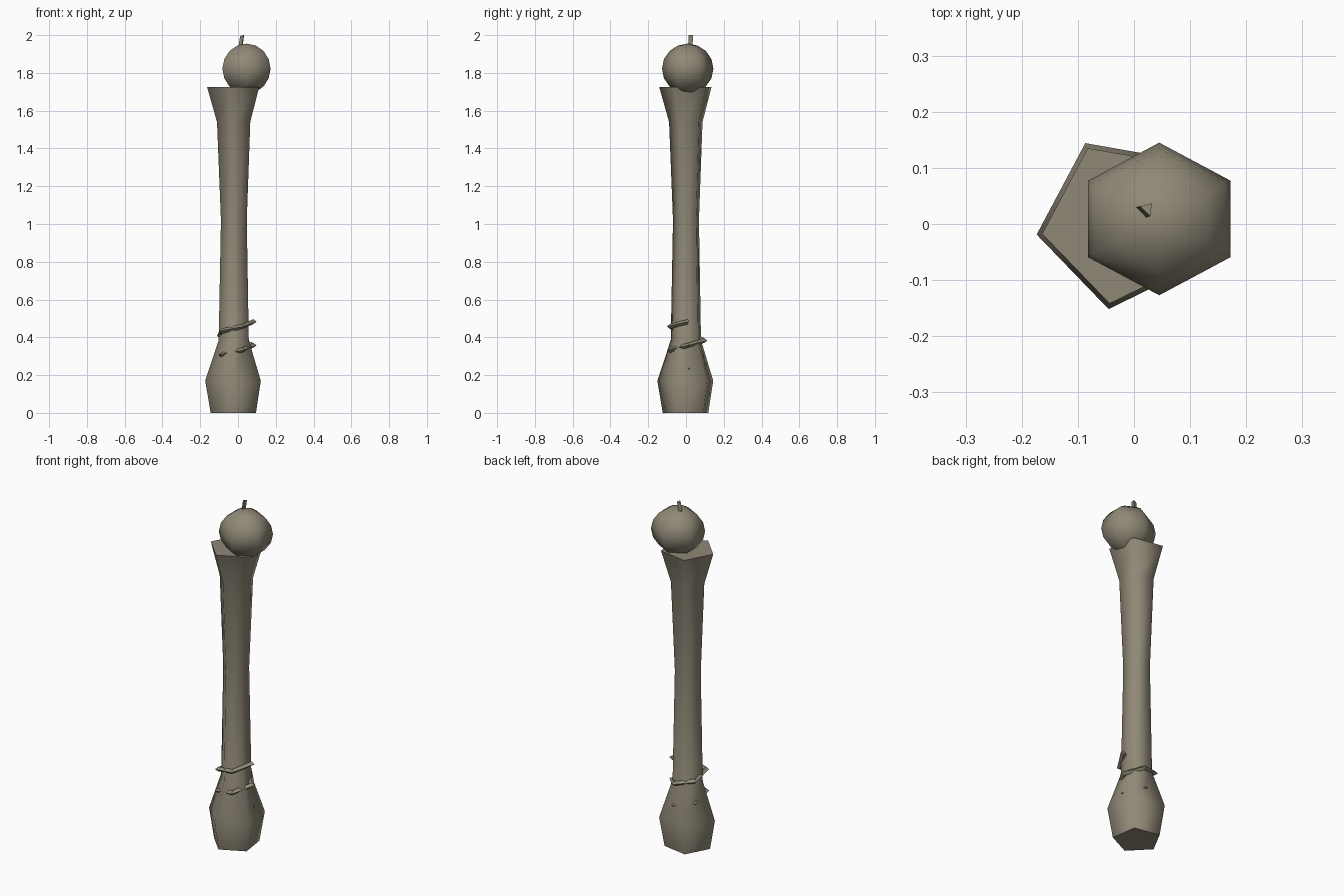
import bpy, math
from math import radians, cos, sin

if "Cube" in bpy.data.objects:
    bpy.data.objects.remove(bpy.data.objects["Cube"])

stone = bpy.data.materials.new("grey_brown")
stone.diffuse_color = (0.28, 0.25, 0.185, 1)
stone.use_nodes = True
stone.node_tree.nodes["Principled BSDF"].inputs["Base Color"].default_value = stone.diffuse_color


def add_object(name, verts, faces, smooth=None):
    me = bpy.data.meshes.new(name)
    me.from_pydata(verts, [], faces)
    me.materials.append(stone)
    ob = bpy.data.objects.new(name, me)
    bpy.context.collection.objects.link(ob)
    if smooth:
        bpy.context.view_layer.objects.active = ob
        ob.select_set(True)
        bpy.ops.object.shade_smooth_by_angle(angle=radians(smooth))
        ob.select_set(False)
    return ob


def loft(name, rings, smooth=None):
    """Skin closed rings of equal point count and cap both ends."""
    n = len(rings[0])
    verts = [p for r in rings for p in r]
    faces = [tuple(range(n))[::-1],
             tuple(range((len(rings) - 1) * n, len(rings) * n))]
    for i in range(len(rings) - 1):
        for j in range(n):
            k = (j + 1) % n
            faces.append((i*n + j, i*n + k, (i+1)*n + k, (i+1)*n + j))
    return add_object(name, verts, faces, smooth)


# five-sided handle with bulging grip end and flared top: (z, radius)
profile = [(0, .128), (.17, .157), (.385, .085), (1.02, .073), (1.54, .094), (1.725, .147)]
angles = [radians(188 + 72 * i) for i in range(5)]
loft("handle", [[(-.018 + r * cos(a), .003 + r * sin(a), z) for a in angles]
                for z, r in profile], 75)

# coarse spiral band wound round the grip, partly sunk into the bulge
rings = []
for i in range(11):
    deg = 5 + 72 * i
    a, z = radians(deg), .233 + .125 * (deg - 5) / 360
    section = [(.075, 0), (.095, -.013), (.113, 0), (.095, .013)]
    rings.append([(-.014 + r * cos(a), .003 + r * sin(a), z + dz) for r, dz in section])
loft("spiral_band", [r[::-1] for r in rings])

# six-sided ball on the flared top
bpy.ops.mesh.primitive_uv_sphere_add(segments=6, ring_count=8, radius=1,
                                     location=(.045, .009, 1.822),
                                     rotation=(0, 0, 0))
ball = bpy.context.object
ball.name = "top_ball"
for v in ball.data.vertices:      # turn corners to face front and back
    x, y, z = v.co
    c, s = cos(radians(30)), sin(radians(30))
    # a corner must lie on the y axis
    if abs(math.remainder(math.atan2(y, x) - math.pi / 2, math.pi / 3)) > .1:
        x, y = x * c - y * s, x * s + y * c
    v.co = (x * .147, y * .136, z * .133)
ball.data.materials.append(stone)
bpy.ops.object.shade_smooth_by_angle(angle=radians(75))
ball.select_set(False)

# small leaning three-sided stub on the ball
loft("top_stub", [
    [(.0, .03, 1.92), (.018, .01, 1.92), (.022, .034, 1.92)],
    [(.011, .031, 1.995), (.029, .014, 2.0), (.032, .037, 2.0)]])
